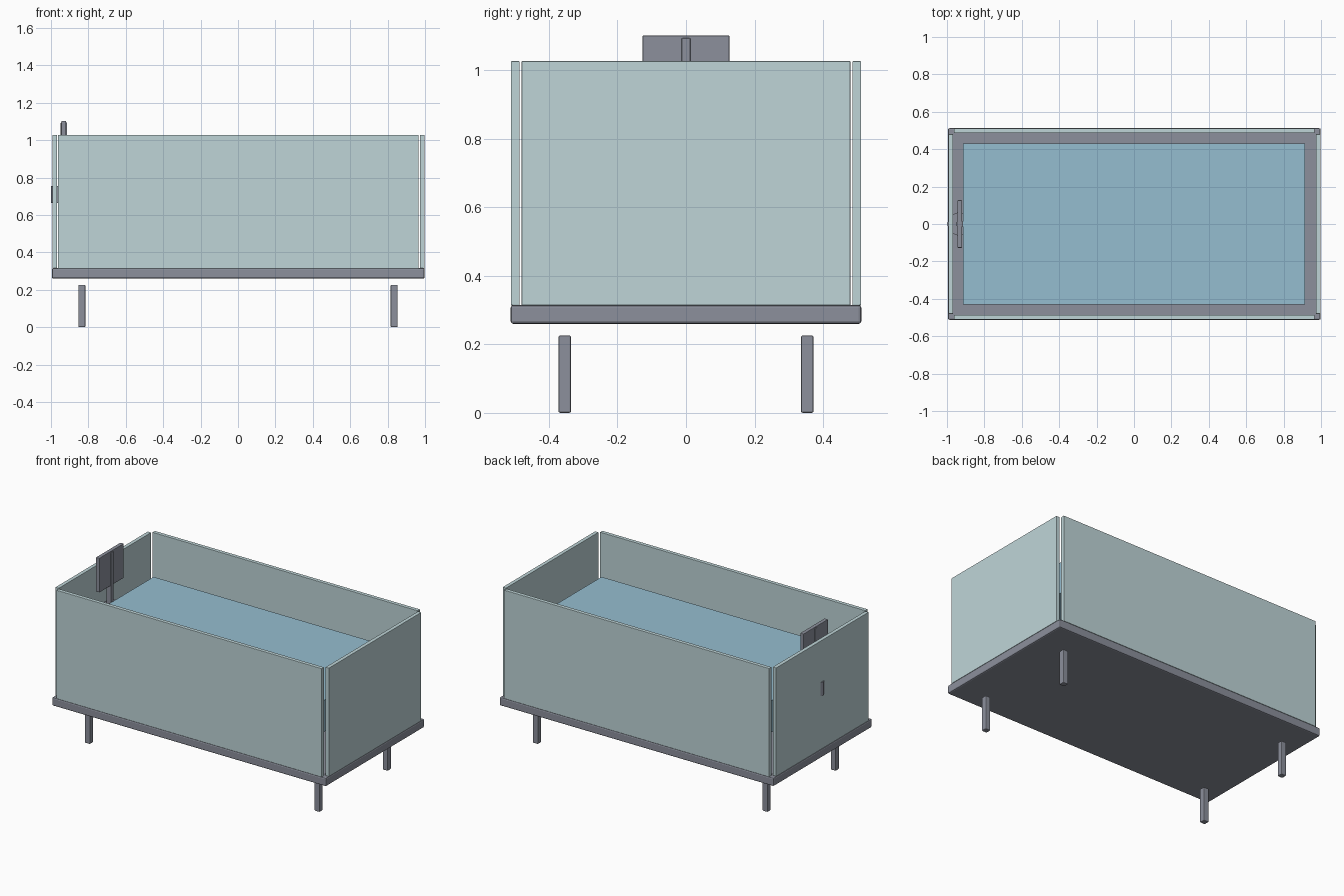
import bpy
from mathutils import Matrix, Vector
import bmesh

if "Cube" in bpy.data.objects:
    bpy.data.objects.remove(bpy.data.objects["Cube"])


def material(name, rgb):
    m = bpy.data.materials.new(name)
    m.diffuse_color = (*rgb, 1)
    m.use_nodes = True
    m.node_tree.nodes["Principled BSDF"].inputs["Base Color"].default_value = m.diffuse_color
    return m


GLASS = material("pale glass", (0.52, 0.665, 0.685))
WATER = material("water blue", (0.30, 0.51, 0.63))
GREY = material("steel grey", (0.262, 0.279, 0.332))


def finish(name, bm, mat, bevel=0):
    me = bpy.data.meshes.new(name)
    bm.to_mesh(me)
    bm.free()
    ob = bpy.data.objects.new(name, me)
    bpy.context.collection.objects.link(ob)
    me.materials.append(mat)
    if bevel:
        mod = ob.modifiers.new("soft edges", 'BEVEL')
        mod.width = bevel
        mod.segments = 2
    return ob


def box(name, lo, hi, mat, bevel=0):
    lo, hi = Vector(lo), Vector(hi)
    bm = bmesh.new()
    bmesh.ops.create_cube(bm, size=1, matrix=Matrix.Translation((lo + hi) / 2)
                          @ Matrix.Diagonal((*(hi - lo), 1)))
    return finish(name, bm, mat, bevel)


def cylinder(name, x, y, z0, z1, r, sides, mat):
    bm = bmesh.new()
    bmesh.ops.create_cone(bm, cap_ends=True, segments=sides, radius1=r, radius2=r,
                          depth=z1 - z0, matrix=Matrix.Translation((x, y, (z0 + z1) / 2)))
    return finish(name, bm, mat)


# Base slab
box("base", (-0.995, -0.512, 0.26), (0.998, 0.512, 0.315), GREY, 0.008)

# Four legs, standing clear of the slab
for sx, xn in ((-1, "left"), (1, "right")):
    for sy, yn in ((-1, "front"), (1, "back")):
        cx, cy, h = sx * 0.835, sy * 0.354, 0.0185
        box(f"{yn}_{xn}_leg", (cx - h, cy - h, 0), (cx + h, cy + h, 0.226), GREY, 0.005)

# Glass walls with open corners
Z0, Z1 = 0.314, 1.027
box("front_glass", (-0.963, -0.511, Z0), (0.966, -0.486, Z1), GLASS, 0.002)
box("back_glass", (-0.963, 0.486, Z0), (0.966, 0.511, Z1), GLASS, 0.002)
box("left_glass", (-0.992, -0.48, Z0), (-0.967, 0.48, Z1), GLASS, 0.002)
box("right_glass", (0.972, -0.48, Z0), (0.997, 0.48, Z1), GLASS, 0.002)

# Water slab
box("water", (-0.915, -0.43, 0.56), (0.915, 0.43, 0.768), WATER)

# Filter: plate, stem and pump at the left wall
box("filter_plate", (-0.944, -0.127, 0.876), (-0.919, 0.127, 1.102), GREY, 0.003)
box("filter_stem", (-0.948, -0.013, 0.70), (-0.914, 0.013, 1.094), GREY, 0.003)
cylinder("filter_pump", -0.935, 0, 0.665, 0.755, 0.065, 8, GREY)
